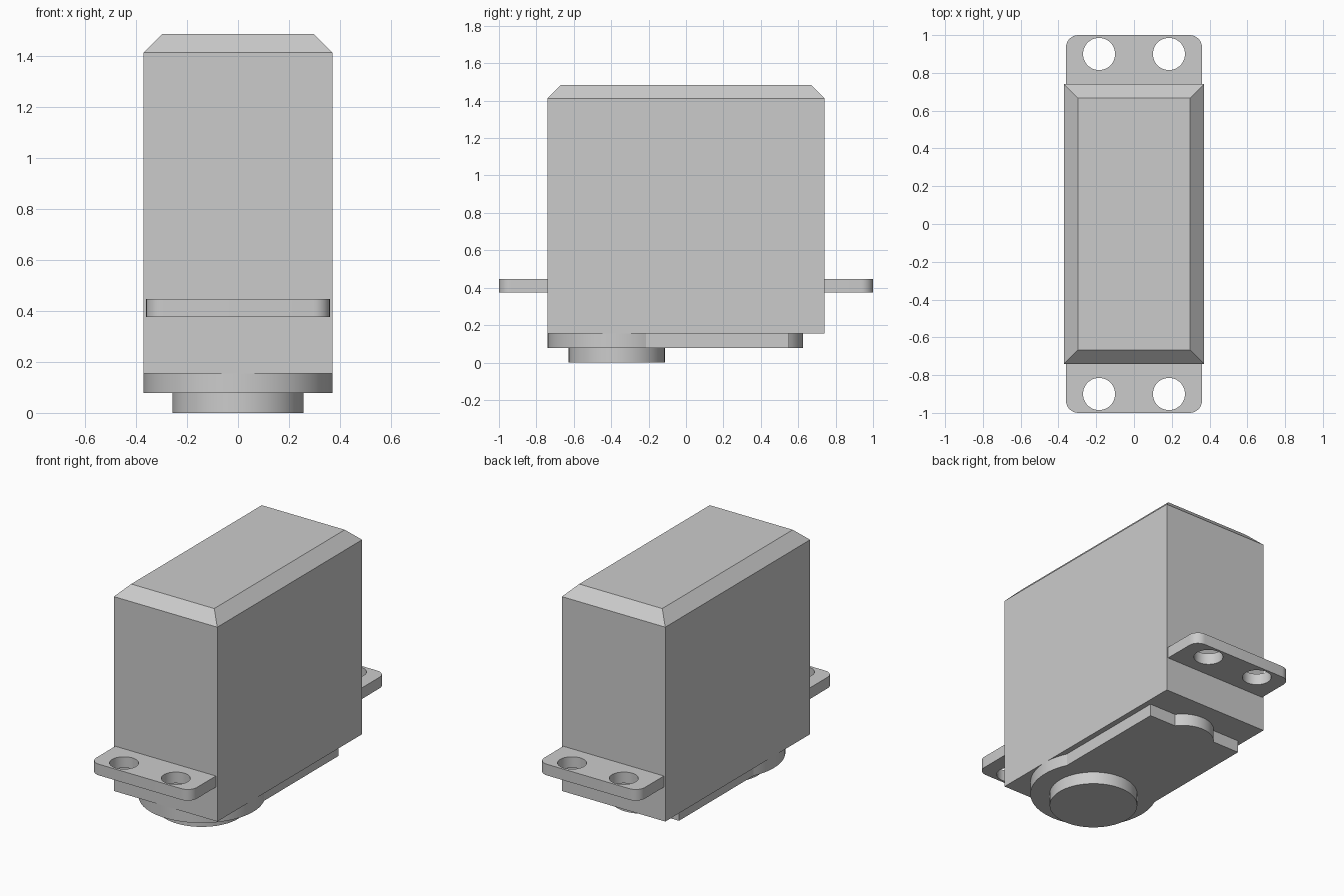
import bpy, bmesh
from math import sin, cos, acos, radians, degrees, sqrt

default = bpy.data.objects.get("Cube")
if default:
    bpy.data.objects.remove(default, do_unlink=True)

# Single grey plastic
grey = bpy.data.materials.new("grey_plastic")
grey.use_nodes = True
grey.diffuse_color = (0.6, 0.6, 0.6, 1)
grey.node_tree.nodes["Principled BSDF"].inputs["Base Color"].default_value = (0.6, 0.6, 0.6, 1)


def arc(cx, cy, r, a0, a1, n):
    """Points on an arc, angles in degrees, both ends included."""
    angles = [radians(a0 + (a1 - a0) * i / n) for i in range(n + 1)]
    return [(cx + r * cos(a), cy + r * sin(a)) for a in angles]


def circle(cx, cy, r, n=48):
    return arc(cx, cy, r, 0, 360, n)[:-1]


def add_object(name, bm):
    mesh = bpy.data.meshes.new(name)
    bm.to_mesh(mesh)
    bm.free()
    mesh.materials.append(grey)
    obj = bpy.data.objects.new(name, mesh)
    bpy.context.collection.objects.link(obj)
    return obj


def slab(name, outlines, z0, z1):
    """Extrude a filled outline (later outlines are holes) from z0 to z1."""
    curve = bpy.data.curves.new(name + "_profile", 'CURVE')
    curve.dimensions = '2D'
    curve.fill_mode = 'BOTH'
    curve.extrude = (z1 - z0) / 2
    for pts in outlines:
        spline = curve.splines.new('POLY')
        spline.points.add(len(pts) - 1)
        for p, (x, y) in zip(spline.points, pts):
            p.co = (x, y, 0, 1)
        spline.use_cyclic_u = True
    helper = bpy.data.objects.new(name + "_profile", curve)
    bpy.context.collection.objects.link(helper)
    filled = helper.evaluated_get(bpy.context.evaluated_depsgraph_get()).to_mesh()
    bm = bmesh.new()
    bm.from_mesh(filled)
    bpy.data.objects.remove(helper, do_unlink=True)
    bmesh.ops.remove_doubles(bm, verts=bm.verts, dist=1e-5)
    bmesh.ops.recalc_face_normals(bm, faces=bm.faces)
    bmesh.ops.translate(bm, vec=(0, 0, (z0 + z1) / 2), verts=bm.verts)
    obj = add_object(name, bm)
    bpy.ops.object.select_all(action='DESELECT')
    obj.select_set(True)
    bpy.context.view_layer.objects.active = obj
    bpy.ops.object.shade_smooth_by_angle(angle=radians(20))
    return obj


# Main housing: box with a chamfered top rim
W, L, Z0, Z1 = 0.37, 0.74, 0.155, 1.485
bm = bmesh.new()
bmesh.ops.create_cube(bm, size=1)
bmesh.ops.scale(bm, vec=(2 * W, 2 * L, Z1 - Z0), verts=bm.verts)
bmesh.ops.translate(bm, vec=(0, 0, (Z0 + Z1) / 2), verts=bm.verts)
rim = [e for e in bm.edges if all(v.co.z > Z1 - 0.01 for v in e.verts)]
bmesh.ops.bevel(bm, geom=rim, offset=0.073, segments=1, affect='EDGES')
add_object("housing", bm)

# Mounting tabs with rounded outer corners and two screw holes each
T, R = 0.36, 0.065
for name, s in (("front_mounting_tab", -1), ("back_mounting_tab", 1)):
    outline = [(-T, L - 0.02), (T, L - 0.02)]
    outline += arc(T - R, 1 - R, R, 0, 90, 8) + arc(R - T, 1 - R, R, 90, 180, 8)
    loops = [outline, circle(0.185, 0.9, 0.085), circle(-0.185, 0.9, 0.085)]
    slab(name, [[(x, s * y) for x, y in loop] for loop in loops], 0.375, 0.447)

# Gear cover: round front, straight sides, shallow round bulge at the back
H, BACK, CY = 0.335, 0.55, -0.37
neck = degrees(acos(H / W))
bulge_r, bulge_y = 0.183, 0.442
bulge = degrees(acos(sqrt(bulge_r ** 2 - (BACK - bulge_y) ** 2) / bulge_r))
cover = arc(0, CY, W, 180 - neck, 360 + neck, 64) + [(H, BACK)]
cover += arc(0, bulge_y, bulge_r, bulge, 180 - bulge, 20) + [(-H, BACK)]
slab("gear_cover", [cover], 0.078, Z0 + 0.001)

# Output boss under the gear cover
slab("output_boss", [circle(0, CY, 0.257, 64)], 0, 0.08)
